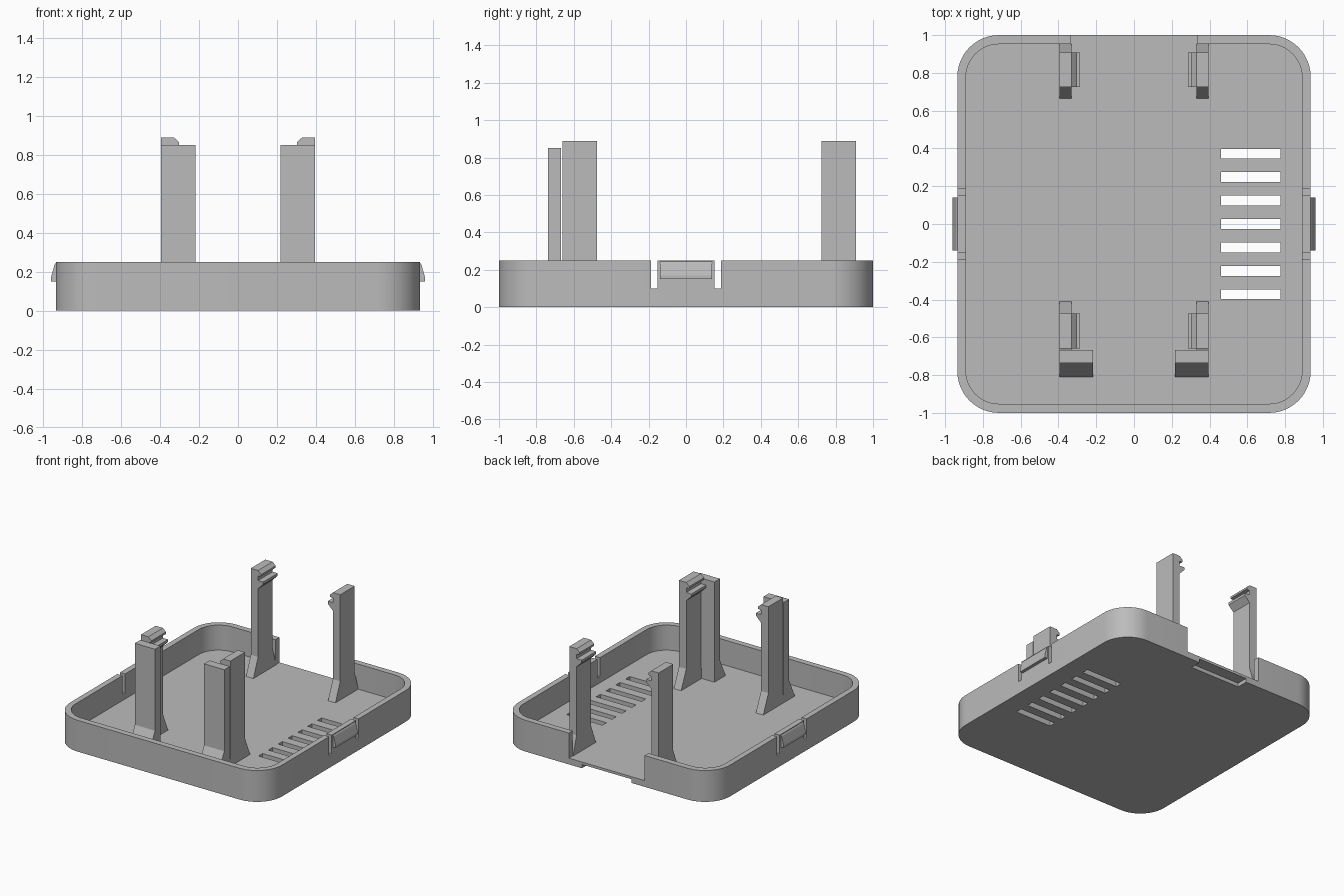
import bpy, bmesh, math
from mathutils import Vector

if "Cube" in bpy.data.objects:
    bpy.data.objects.remove(bpy.data.objects["Cube"])

gray = bpy.data.materials.new("plain gray plastic")
gray.use_nodes = True
gray.diffuse_color = (0.5, 0.5, 0.5, 1)
gray.node_tree.nodes["Principled BSDF"].inputs["Base Color"].default_value = (0.5, 0.5, 0.5, 1)


def prism(name, points, axis, lo, hi, mirror=False):
    """Extrude a 2D outline along an axis; outline uses the other two axes in order."""
    def place(p, d):
        c = list(p)
        c.insert("xyz".index(axis), d)
        return Vector(c)
    bm = bmesh.new()
    a = [bm.verts.new(place(p, lo)) for p in points]
    b = [bm.verts.new(place(p, hi)) for p in points]
    n = len(points)
    bm.faces.new(a)
    bm.faces.new(b[::-1])
    for i in range(n):
        j = (i + 1) % n
        bm.faces.new((a[j], a[i], b[i], b[j]))
    bmesh.ops.recalc_face_normals(bm, faces=bm.faces)
    mesh = bpy.data.meshes.new(name)
    bm.to_mesh(mesh)
    bm.free()
    mesh.materials.append(gray)
    obj = bpy.data.objects.new(name, mesh)
    bpy.context.collection.objects.link(obj)
    if mirror:
        obj.modifiers.new("Mirror", "MIRROR")
    return obj


def rounded_rect(hx, hy, r, steps=12):
    pts = []
    for k, (sx, sy) in enumerate(((1, 1), (-1, 1), (-1, -1), (1, -1))):
        for i in range(steps + 1):
            t = math.pi / 2 * (k + i / steps)
            pts.append((sx * (hx - r) + r * math.cos(t), sy * (hy - r) + r * math.sin(t)))
    return pts


def box(x0, x1, y0, y1, z0, z1):
    return prism("cutter", [(x0, y0), (x1, y0), (x1, y1), (x0, y1)], "z", z0, z1)


def cut(target, cutter):
    cutter.hide_render = True
    mod = target.modifiers.new("Cut", "BOOLEAN")
    mod.operation = "DIFFERENCE"
    mod.solver = "EXACT"
    mod.object = cutter
    bpy.context.view_layer.objects.active = target
    bpy.ops.object.modifier_apply(modifier=mod.name)
    bpy.data.objects.remove(cutter)


FLOOR, RIM = 0.05, 0.25

# Tray with rounded corners, hollowed from above
tray = prism("tray", rounded_rect(0.935, 1, 0.22), "z", 0, RIM)
cut(tray, prism("cutter", rounded_rect(0.89, 0.952, 0.175), "z", FLOOR, 0.5))

# Opening in the back wall and shallow pocket under it
cut(tray, box(-0.335, 0.335, 0.9, 1.1, FLOOR, 0.5))
cut(tray, box(-0.22, 0.22, 0.91, 1.1, -0.1, 0.03))

# Vent slots through the floor
for i in range(-3, 4):
    y = i * 0.124
    cut(tray, box(0.46, 0.775, y - 0.026, y + 0.026, -0.1, 0.1))

# Slits either side of each side clip
for sx in (-1, 1):
    for sy in (-1, 1):
        x, y = sx * 0.93, sy * 0.17
        cut(tray, box(x - 0.08, x + 0.08, y - 0.017, y + 0.017, 0.1, 0.5))

bpy.ops.object.select_all(action="DESELECT")
tray.select_set(True)
bpy.context.view_layer.objects.active = tray
bpy.ops.object.shade_smooth_by_angle(angle=math.radians(30))

# Snap ridges on the side clips
prism("snap_ridge", [(0.92, 0.15), (0.96, 0.15), (0.96, 0.17), (0.942, 0.235), (0.935, 0.245), (0.92, 0.245)],
      "y", -0.14, 0.14, mirror=True)

# Clip legs: hook on top, slot, then a tapered ledge
leg_profile = [(0.395, 0.03), (0.395, 0.89), (0.33, 0.89), (0.303, 0.865), (0.303, 0.85), (0.33, 0.845),
               (0.33, 0.81), (0.285, 0.81), (0.285, 0.79), (0.33, 0.745), (0.33, 0.03)]
for name, y0, y1 in (("front_leg", -0.66, -0.475), ("back_leg", 0.725, 0.908)):
    prism(name, leg_profile, "y", y0, y1, mirror=True)


def flare(name, x0, x1, y, out):
    """Sloped foot leaning from the floor onto a leg."""
    prism(name, [(y, 0.03), (y + out, 0.03), (y + out, FLOOR), (y, 0.2)], "x", x0, x1, mirror=True)


flare("front_leg_foot", 0.33, 0.395, -0.475, 0.065)
flare("back_leg_inner_foot", 0.33, 0.395, 0.725, -0.06)
flare("back_leg_outer_foot", 0.33, 0.395, 0.908, 0.046)

# Wide stop posts in front of the front legs
prism("stop_post", [(0.217, 0.03), (0.395, 0.03), (0.395, 0.85), (0.217, 0.85)], "y", -0.737, -0.668, mirror=True)
flare("stop_post_foot", 0.217, 0.395, -0.737, -0.073)
flare("stop_post_inner_foot", 0.33, 0.395, -0.668, 0.01)
